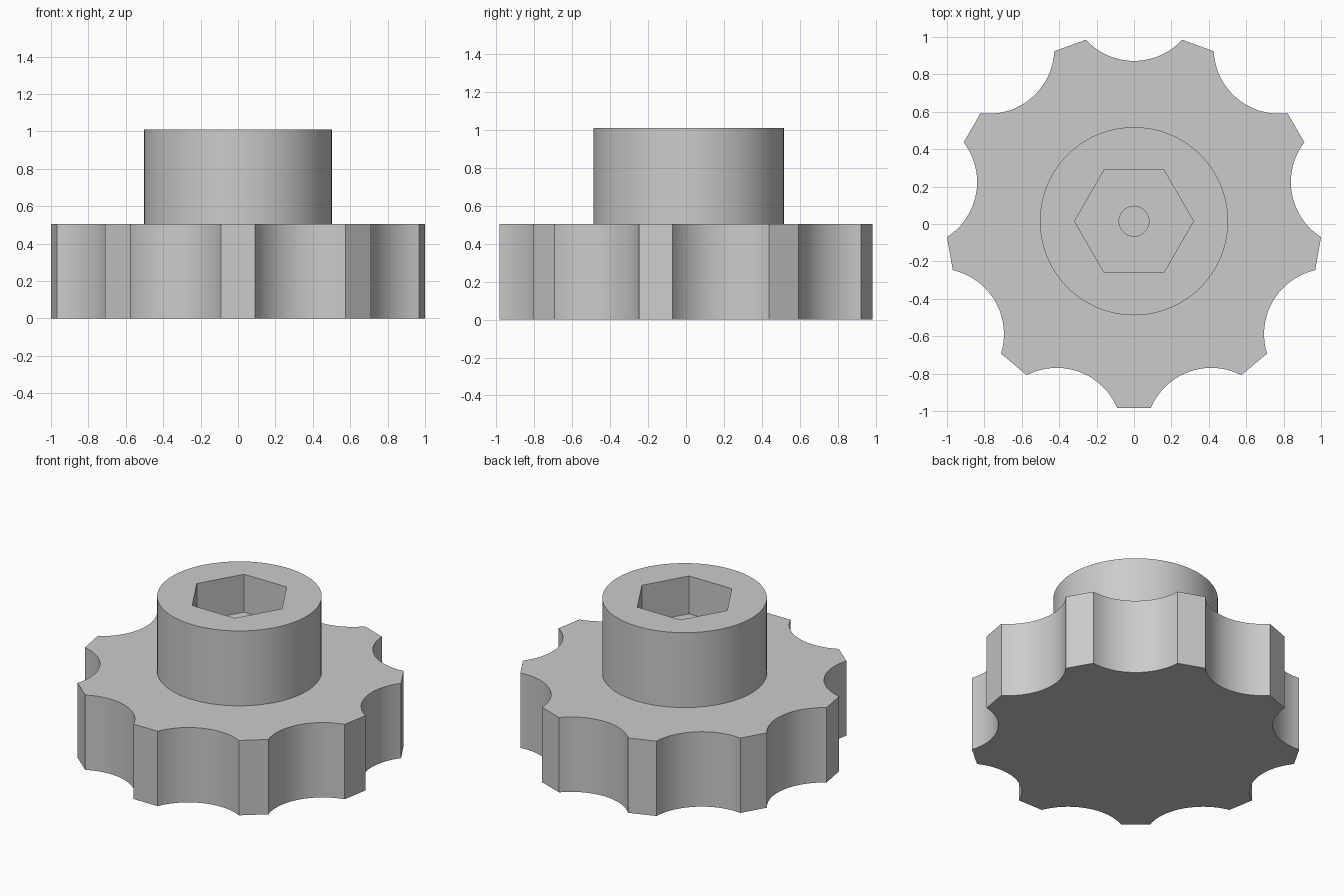
import bpy, bmesh
from math import sin, cos, pi, radians, asin, sqrt

cube = bpy.data.objects.get("Cube")
if cube:
    bpy.data.objects.remove(cube)

CY = 0.015                      # axis of the knob
LOBES, TIP_R, VALLEY_R = 9, 1.0035, 0.857
FLANGE_H, TOP = 0.505, 1.01

grey = bpy.data.materials.new("light grey plastic")
grey.use_nodes = True
colour = (0.6, 0.6, 0.6, 1)
grey.diffuse_color = colour
grey.node_tree.nodes["Principled BSDF"].inputs["Base Color"].default_value = colour


def prism(name, outline, z0, z1):
    """Extrude a closed 2D outline from z0 to z1."""
    bm = bmesh.new()
    face = bm.faces.new([bm.verts.new((x, y + CY, z0)) for x, y in outline])
    ext = bmesh.ops.extrude_face_region(bm, geom=[face])
    top = [v for v in ext["geom"] if isinstance(v, bmesh.types.BMVert)]
    bmesh.ops.translate(bm, verts=top, vec=(0, 0, z1 - z0))
    bmesh.ops.recalc_face_normals(bm, faces=bm.faces)
    mesh = bpy.data.meshes.new(name)
    bm.to_mesh(mesh)
    bm.free()
    mesh.materials.append(grey)
    obj = bpy.data.objects.new(name, mesh)
    bpy.context.collection.objects.link(obj)
    return obj


def polygon(radius, sides):
    return [(radius * cos(2 * pi * i / sides), radius * sin(2 * pi * i / sides))
            for i in range(sides)]


def cut(obj, cutter):
    mod = obj.modifiers.new("cut", "BOOLEAN")
    mod.operation, mod.solver, mod.object = "DIFFERENCE", "EXACT", cutter
    bpy.context.view_layer.objects.active = obj
    bpy.ops.object.modifier_apply(modifier=mod.name)


def scalloped_outline(steps=24):
    """Nine circular finger scallops joined by short flat lobe tips."""
    half = radians(14.86)
    hx, hy = TIP_R * sin(half), TIP_R * cos(half)
    sag = hy - VALLEY_R
    r = (hx * hx + sag * sag) / (2 * sag)
    sweep = asin(hx / r)
    points = []
    for k in range(LOBES):
        turn = pi / 2 + 2 * pi * k / LOBES
        for i in range(steps + 1):
            a = -sweep + 2 * sweep * i / steps
            out, side = VALLEY_R + r - r * cos(a), r * sin(a)
            points.append((out * cos(turn) - side * sin(turn),
                           out * sin(turn) + side * cos(turn)))
    return points


# Grip disc and raised collar
grip = prism("grip_disc", scalloped_outline(), 0, FLANGE_H)
collar = prism("collar", polygon(0.503, 96), FLANGE_H, TOP)

# Hexagonal nut pocket and blind bolt bore
pocket = prism("pocket_cutter", polygon(0.318, 6), 0.755, TOP + 0.1)
bore = prism("bore_cutter", polygon(0.08, 48), 0.25, TOP + 0.1)
cut(collar, pocket)
for part in (collar, grip):
    cut(part, bore)
for cutter in (pocket, bore):
    bpy.data.objects.remove(cutter)

# Smooth curved walls, crisp edges
for part in (grip, collar):
    bpy.ops.object.select_all(action="DESELECT")
    part.select_set(True)
    bpy.context.view_layer.objects.active = part
    bpy.ops.object.shade_smooth_by_angle(angle=radians(20))
